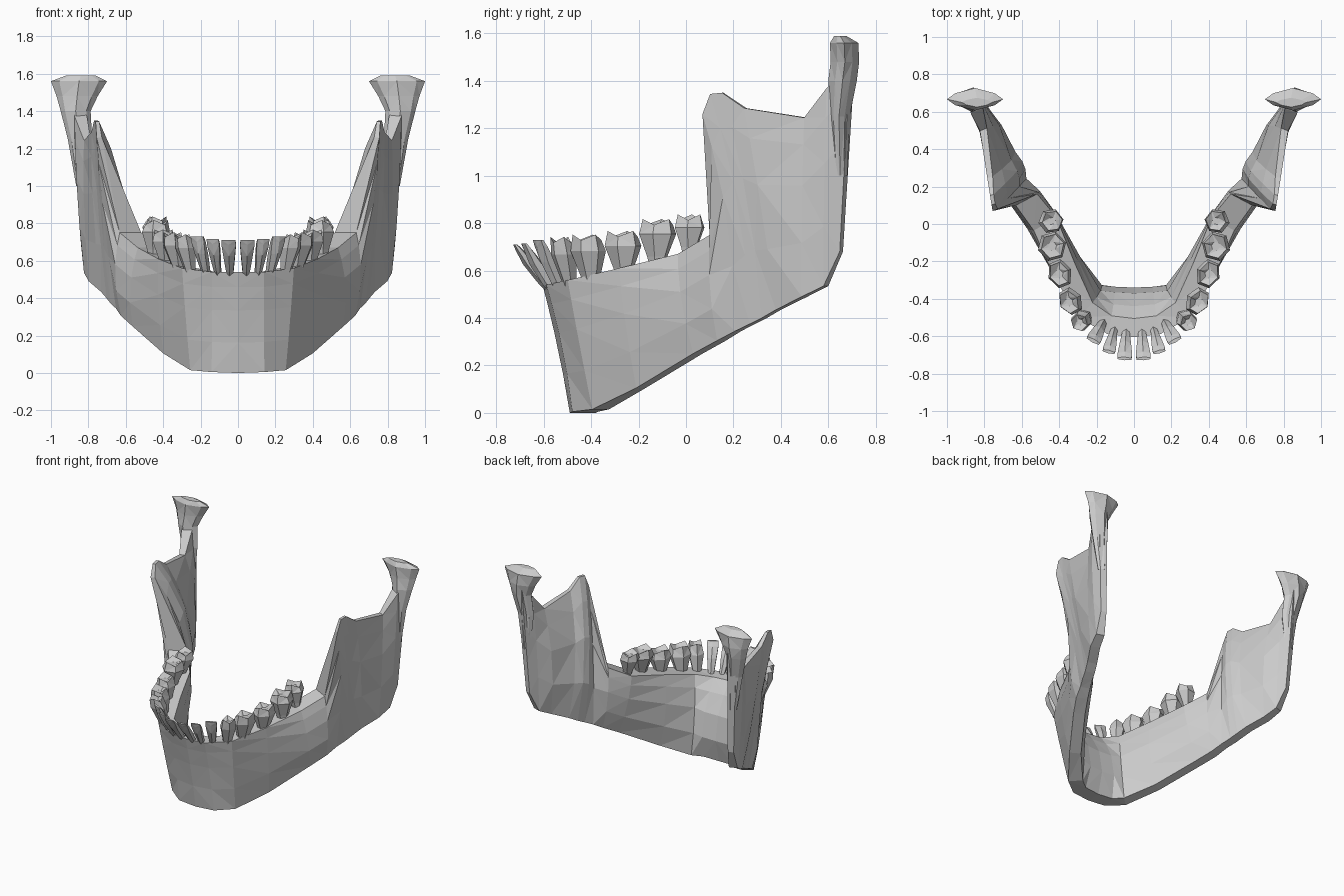
import bpy, bmesh, math
from mathutils import Vector

if "Cube" in bpy.data.objects:
    bpy.data.objects.remove(bpy.data.objects["Cube"])


def loft(name, rings):
    """Skin a list of equal-length rings, cap the ends, mirror across x."""
    bm = bmesh.new()
    vs = [[bm.verts.new(p) for p in r] for r in rings]
    n = len(rings[0])
    for a, b in zip(vs, vs[1:]):
        for i in range(n):
            j = (i + 1) % n
            bm.faces.new((a[i], a[j], b[j], b[i]))
    bm.faces.new(vs[0])
    bm.faces.new(vs[-1])
    bmesh.ops.recalc_face_normals(bm, faces=bm.faces)
    # open the midline so both halves join
    seam = [f for f in bm.faces if all(abs(v.co.x) < 1e-4 for v in f.verts)]
    bmesh.ops.delete(bm, geom=seam, context='FACES_ONLY')
    bmesh.ops.triangulate(bm, faces=bm.faces)
    me = bpy.data.meshes.new(name)
    bm.to_mesh(me)
    bm.free()
    ob = bpy.data.objects.new(name, me)
    bpy.context.collection.objects.link(ob)
    mod = ob.modifiers.new("mirror", 'MIRROR')
    mod.merge_threshold = 0.0005
    return ob


def bone_ring(bottom, top, angle, wb, wm, wt, bulge, sag=0):
    """Upright cross-section: thickness at bottom, middle, top; bulge and sag shift the middle."""
    b, t = Vector(bottom), Vector(top)
    a = math.radians(angle)
    n = Vector((math.cos(a), math.sin(a), 0))
    outer, inner = [], []
    for k in (0, 0.3, 0.62, 0.85, 1):
        w = wb*(2*k - 1)*(k - 1) + wm*4*k*(1 - k) + wt*k*(2*k - 1)
        c = b.lerp(t, k) + (n*bulge + Vector((0, sag, 0)))*4*k*(1 - k)
        outer.append(c + n*w/2)
        inner.append(c - n*w/2)
    return outer + inner[::-1]


# Body and ramus: chin to rear edge
stations = [
    ((0, -.435, .0), (0, -.555, .54), -90, .11, .19, .10, -.05),
    ((.13, -.425, .005), (.13, -.54, .54), -78, .11, .18, .10, -.05),
    ((.22, -.36, .015), (.26, -.46, .56), -45, .10, .15, .11, -.02),
    ((.365, -.19, .105), (.37, -.25, .61), -30, .08, .16, .13, -.015),
    ((.53, .05, .25), (.475, .0, .67), -30, .08, .17, .14, 0),
    ((.59, .15, .305), (.575, .13, .75), -28, .08, .17, .13, 0),
    ((.62, .22, .345), (.742, .075, 1.26), -22, .07, .13, .03, -.03, .04),
    ((.65, .28, .375), (.752, .105, 1.345), -18, .07, .15, .02, -.04, .04),
    ((.67, .33, .40), (.76, .155, 1.35), -18, .07, .15, .02, -.04, .03),
    ((.70, .39, .435), (.77, .25, 1.285), -18, .07, .14, .03, -.03, .01),
    ((.765, .50, .49), (.805, .505, 1.245), -20, .07, .12, .04, -.02),
    ((.795, .59, .535), (.84, .605, 1.37), -20, .06, .09, .07, 0),
    ((.82, .655, .68), (.86, .70, 1.45), -20, .04, .05, .06, 0),
]
loft("jaw_bone", [bone_ring(*s) for s in stations])

# Condyle: flared neck and spindle-shaped head
head = []
for cx, cy, hx, hy, z in [(.835, .65, .03, .03, 1.0), (.845, .645, .065, .045, 1.25),
                          (.868, .66, .08, .06, 1.40), (.86, .67, .11, .06, 1.48),
                          (.85, .667, .15, .06, 1.56), (.84, .65, .08, .025, 1.59)]:
    head.append([(cx + hx*math.cos(a), cy + hy*math.sin(a)*(1 - .25*(i % 2)), z)
                 for i, a in enumerate(math.tau*j/8 for j in range(8))])
loft("condyle", head)


def tooth(name, x, y, z0, z1, wide, deep, lean, angle, molar):
    """Tapered root, swollen crown (molar) or chisel edge (front tooth)."""
    a = math.radians(angle)
    n = Vector((math.cos(a), math.sin(a), 0))
    t = Vector((-n.y, n.x, 0))
    h = z1 - z0
    if molar:
        prof = [(-.3, .4, .4), (0, .55, .55), (.65, 1, 1), (1, .82, .8), (.88, .3, .3)]
    else:
        prof = [(-.2, .4, .5), (0, .5, .8), (.5, .8, .9), (.85, 1, .5), (1, .95, .25)]
    rings = []
    for k, sw, sd in prof:
        c = Vector((x, y, z0 + h*k)) + n*lean*(k - .5)
        ring = []
        for i in range(6):
            q = math.tau*(i + .5)/6
            bump = .012*(-1)**i if molar and k == 1 else 0
            ring.append(c + t*(wide/2*sw*math.cos(q)*1.12) + n*(deep/2*sd*math.sin(q))
                        + Vector((0, 0, bump)))
        rings.append(ring)
    loft(name, rings)


# Teeth, midline to back
teeth = [
    ("central_incisor", .047, -.655, .54, .71, .08, .07, .13, -87, False),
    ("lateral_incisor", .122, -.63, .54, .715, .07, .07, .11, -76, False),
    ("canine", .195, -.58, .54, .73, .08, .08, .10, -62, False),
    ("first_premolar", .275, -.51, .55, .73, .10, .11, .05, -45, True),
    ("second_premolar", .335, -.41, .575, .74, .14, .125, .03, -30, True),
    ("first_molar", .395, -.265, .61, .755, .145, .13, .01, -22, True),
    ("second_molar", .44, -.12, .66, .805, .145, .155, -.01, -15, True),
    ("third_molar", .447, .015, .70, .825, .12, .135, -.02, -8, True),
]
for spec in teeth:
    tooth(*spec)
